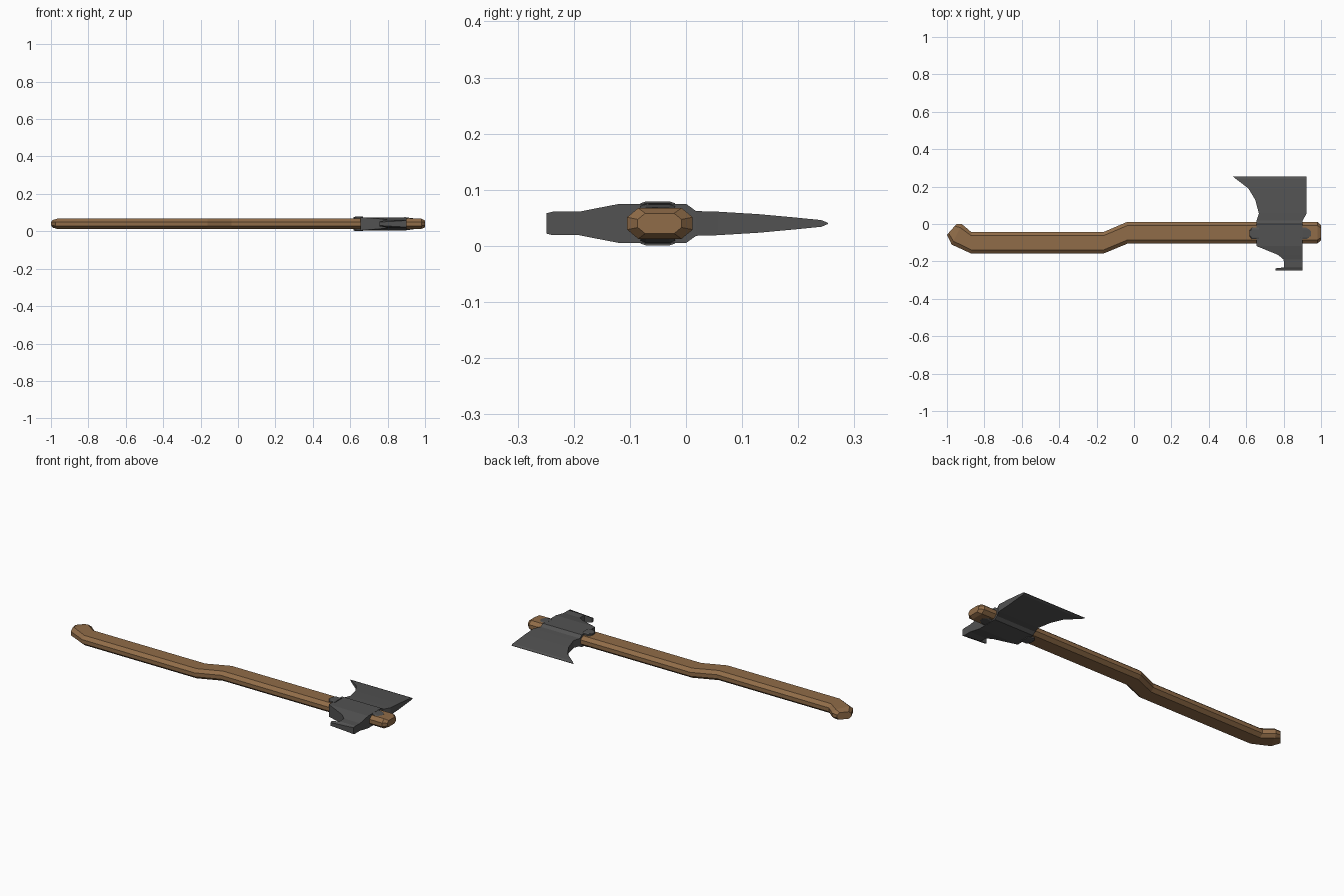
import bpy, bmesh

ZC = 0.04  # mid-plane height of the axe


def material(name, rgb):
    m = bpy.data.materials.new(name)
    m.diffuse_color = (*rgb, 1)
    return m


wood = material("wood", (0.28, 0.15, 0.065))
steel = material("steel", (0.085, 0.085, 0.085))


def loft(name, rings, mat):
    """Skin a list of equal-length closed rings and cap both ends."""
    bm = bmesh.new()
    vs = [[bm.verts.new(p) for p in r] for r in rings]
    n = len(rings[0])
    for a, b in zip(vs, vs[1:]):
        for i in range(n):
            j = (i + 1) % n
            bm.faces.new((a[i], a[j], b[j], b[i]))
    bm.faces.new(vs[0])
    bm.faces.new(vs[-1])
    bmesh.ops.recalc_face_normals(bm, faces=bm.faces)
    me = bpy.data.meshes.new(name)
    bm.to_mesh(me)
    bm.free()
    me.materials.append(mat)
    ob = bpy.data.objects.new(name, me)
    bpy.context.collection.objects.link(ob)
    return ob


# Handle: chamfered section swept between its upper and lower outline
octagon = [(0, 0.4), (0.17, 1), (0.83, 1), (1, 0.4),
           (1, -0.4), (0.83, -1), (0.17, -1), (0, -0.4)]
stations = [  # x, y on upper outline, x, y on lower outline, half thickness
    (1.0, -0.008, 1.0, -0.086, 0.018),
    (0.98, 0.012, 0.98, -0.105, 0.0275),
    (-0.035, 0.012, -0.035, -0.105, 0.0275),
    (-0.163, -0.043, -0.163, -0.158, 0.0275),
    (-0.87, -0.043, -0.87, -0.158, 0.0275),
    (-0.92, -0.001, -0.975, -0.11, 0.0275),
    (-0.95, -0.001, -1.0, -0.058, 0.02),
]
loft("handle", [[(x0 + (x1 - x0) * t, y0 + (y1 - y0) * t, ZC + h * s)
                 for t, s in octagon] for x0, y0, x1, y1, h in stations], wood)

# Axe head: rectangular slices from cutting edge through eye to hooked poll
slices = [  # y, left x, right x, half thickness left, half thickness right
    (0.253, 0.53, 0.922, 0.001, 0.001),
    (0.241, 0.545, 0.922, 0.006, 0.006),
    (0.19, 0.612, 0.922, 0.011, 0.011),
    (0.13, 0.648, 0.922, 0.0165, 0.0165),
    (0.056, 0.668, 0.922, 0.021, 0.021),
    (0.018, 0.655, 0.902, 0.022, 0.022),
    (0.0, 0.655, 0.902, 0.035, 0.035),
    (-0.118, 0.655, 0.902, 0.035, 0.035),
    (-0.165, 0.77, 0.902, 0.026, 0.026),
    (-0.19, 0.80, 0.902, 0.021, 0.021),
    (-0.232, 0.803, 0.902, 0.021, 0.021),
    (-0.237, 0.757, 0.902, 0.013, 0.021),
    (-0.249, 0.757, 0.902, 0.009, 0.018),
]
loft("axe_head", [[(l, y, ZC - a), (r, y, ZC - b), (r, y, ZC + b), (l, y, ZC + a)]
                  for y, l, r, a, b in slices], steel)

# Lugs that grip the handle either side of the eye, above and below
for side, s in (("upper", 1), ("lower", -1)):
    for end, xi, xm, xo, hi, ho in (("inner", 0.668, 0.63, 0.617, 0.039, 0.036),
                                    ("outer", 0.89, 0.935, 0.947, 0.036, 0.028)):
        outline = [(xi, -0.02, hi), (xm, -0.02, hi if end == "inner" else ho),
                   (xo, -0.035, ho), (xo, -0.065, ho),
                   (xm, -0.081, hi if end == "inner" else ho), (xi, -0.081, hi)]
        base = [(x, y, ZC + s * 0.02) for x, y, h in outline]
        low = [(x, y, ZC + s * (h - 0.003)) for x, y, h in outline]
        cy = -0.05
        top = [(x, cy + (y - cy) * 0.7, ZC + s * h) for x, y, h in outline]
        loft(f"{side}_{end}_lug", [base, low, top], steel)
